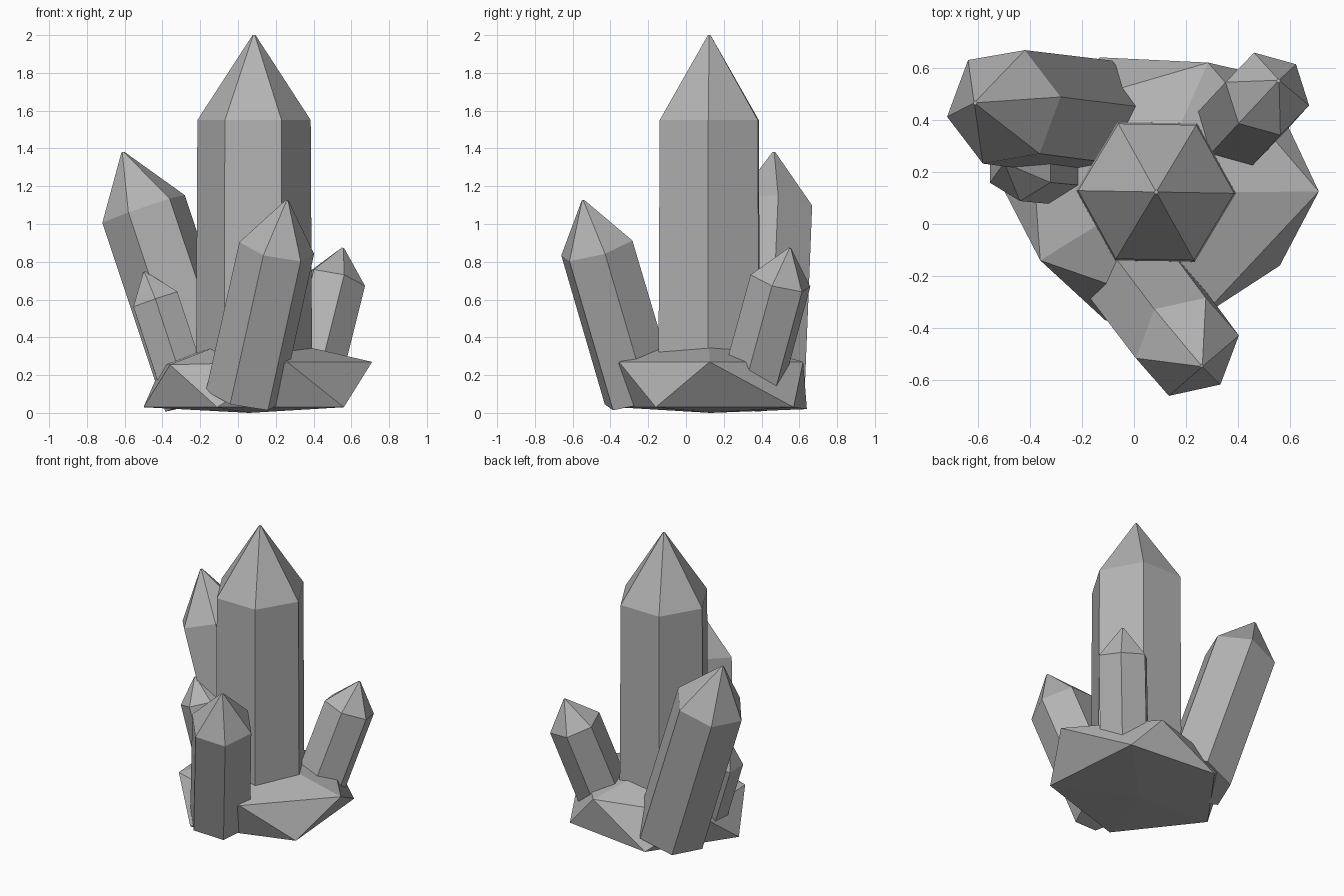
import bpy
import bmesh
from math import cos, sin, radians, tau
from mathutils import Vector

SIDES = 6
TIP_RADIUS = 0.008

default_cube = bpy.data.objects.get("Cube")
if default_cube:
    bpy.data.objects.remove(default_cube, do_unlink=True)

# One plain grey for the whole cluster
stone_grey = bpy.data.materials.new("stone_grey")
stone_grey.use_nodes = True
colour = (0.45, 0.45, 0.45, 1)
stone_grey.diffuse_color = colour
stone_grey.node_tree.nodes["Principled BSDF"].inputs["Base Color"].default_value = colour


def finish(mesh_builder, name):
    """Turn a bmesh into a flat-shaded object with outward normals."""
    bmesh.ops.recalc_face_normals(mesh_builder, faces=mesh_builder.faces[:])
    mesh = bpy.data.meshes.new(name)
    mesh_builder.to_mesh(mesh)
    mesh_builder.free()
    mesh.materials.append(stone_grey)
    part = bpy.data.objects.new(name, mesh)
    bpy.context.collection.objects.link(part)
    return part


def bridge(mesh_builder, lower, upper):
    """Join two rings of equal length with quads."""
    count = len(lower)
    for i in range(count):
        j = (i + 1) % count
        mesh_builder.faces.new((lower[i], lower[j], upper[j], upper[i]))


def crystal(name, base, shoulder, tip, foot_radius, radius, turn):
    """Six-sided leaning prism with a pointed end."""
    bm = bmesh.new()
    base, shoulder, tip = Vector(base), Vector(shoulder), Vector(tip)
    lean = Vector((0, 0, 1)).rotation_difference(tip - base)
    rings = []
    for centre, size in ((base, foot_radius), (shoulder, radius), (tip, TIP_RADIUS)):
        ring = []
        for i in range(SIDES):
            angle = radians(turn) + tau * i / SIDES
            spoke = Vector((cos(angle), sin(angle), 0)) * size
            ring.append(bm.verts.new(centre + lean @ spoke))
        rings.append(ring)
    for lower, upper in zip(rings, rings[1:]):
        bridge(bm, lower, upper)
    bm.faces.new(rings[0])
    bm.faces.new(rings[-1])
    return finish(bm, name)


def rock(name, lower_points, upper_points, bottom, top):
    """Faceted boulder: two staggered rings closed by two centre points."""
    bm = bmesh.new()
    lower = [bm.verts.new(p) for p in lower_points]
    upper = [bm.verts.new(p) for p in upper_points]
    low_point, high_point = bm.verts.new(bottom), bm.verts.new(top)
    count = len(lower)
    for i in range(count):
        j = (i + 1) % count
        bm.faces.new((lower[i], lower[j], upper[i]))
        bm.faces.new((upper[i], lower[j], upper[j]))
        bm.faces.new((low_point, lower[j], lower[i]))
        bm.faces.new((high_point, upper[i], upper[j]))
    return finish(bm, name)


# Tall central crystal
crystal("main_crystal", base=(0.085, 0.123, 0.1), shoulder=(0.085, 0.123, 1.55),
        tip=(0.085, 0.123, 2), foot_radius=0.308, radius=0.3, turn=-1)

# Leaning side crystals
crystal("back_right_crystal", base=(-0.165, 0.408, 0.08), shoulder=(-0.5, 0.45, 1.08),
        tip=(-0.61, 0.465, 1.38), foot_radius=0.235, radius=0.233, turn=9)
crystal("front_crystal", base=(0.03, -0.24, 0.085), shoulder=(0.205, -0.472, 0.873),
        tip=(0.26, -0.545, 1.125), foot_radius=0.207, radius=0.205, turn=11)
crystal("back_left_crystal", base=(0.36, 0.335, 0.095), shoulder=(0.512, 0.5, 0.7),
        tip=(0.555, 0.55, 0.872), foot_radius=0.17, radius=0.169, turn=-14)
crystal("small_right_crystal", base=(-0.27, 0.215, 0.09), shoulder=(-0.437, 0.23, 0.6),
        tip=(-0.495, 0.235, 0.745), foot_radius=0.143, radius=0.142, turn=30)

# Rock that the crystals grow from, rings listed anticlockwise
rock("base_rock",
     lower_points=[(0.56, -0.16, 0.03), (0.5, 0.57, 0.03), (-0.13, 0.64, 0.02),
                   (-0.5, 0.13, 0.03), (-0.11, -0.37, 0.03)],
     upper_points=[(0.71, 0.125, 0.27), (0.285, 0.62, 0.27), (-0.4, 0.42, 0.26),
                   (-0.36, -0.14, 0.255), (0.26, -0.355, 0.27)],
     bottom=(0.06, 0.13, 0), top=(0.06, 0.12, 0.42))
